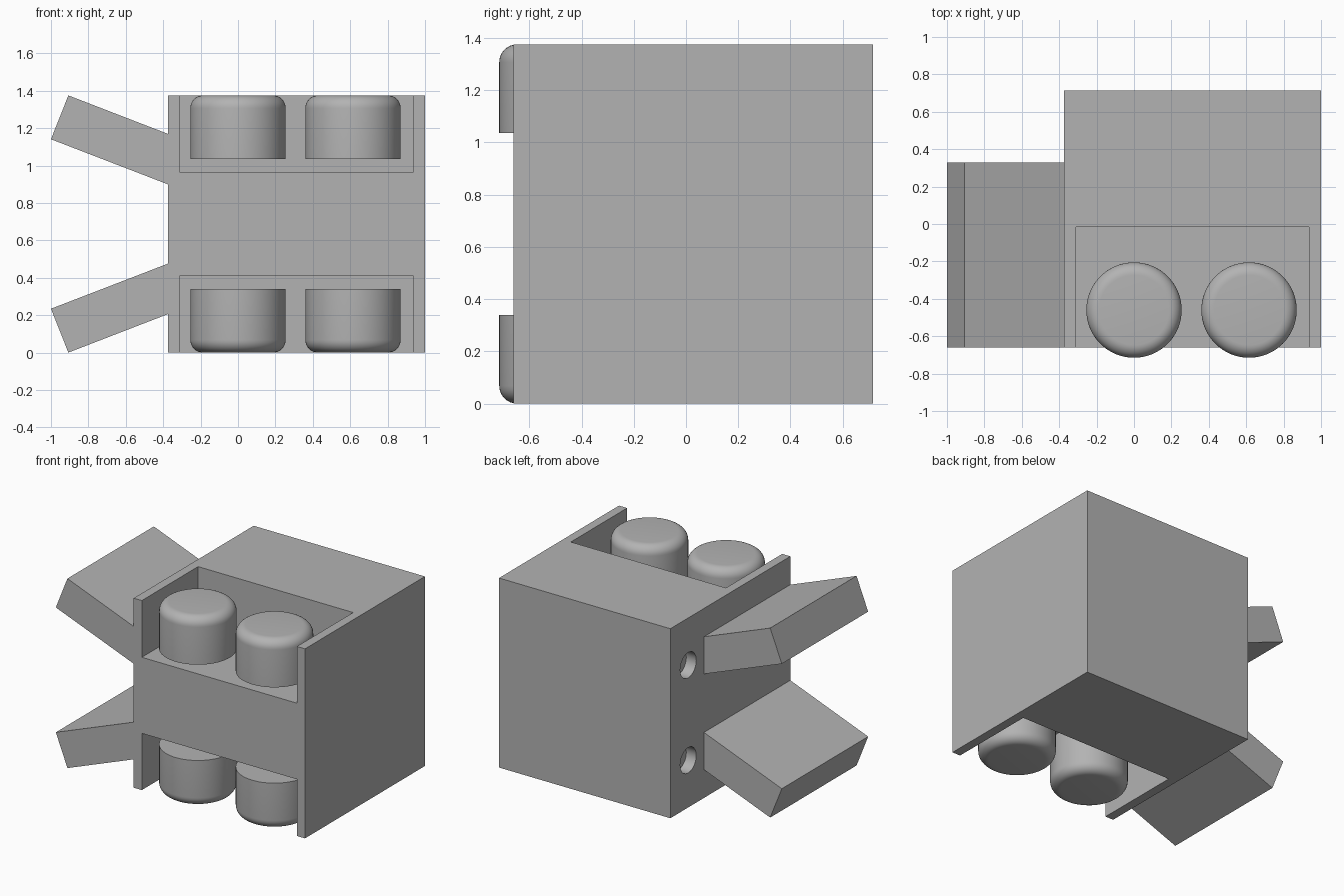
import bpy, bmesh, math
from mathutils import Matrix

cube = bpy.data.objects.get("Cube")
if cube:
    bpy.data.objects.remove(cube, do_unlink=True)

HEIGHT = 1.375
MID = HEIGHT / 2
SIDE = -0.375
FRONT = -0.66

grey = bpy.data.materials.new("plain grey")
grey.use_nodes = True
colour = (0.45, 0.45, 0.45, 1)
grey.diffuse_color = colour
grey.node_tree.nodes["Principled BSDF"].inputs["Base Color"].default_value = colour


def finish(bm, name):
    bmesh.ops.recalc_face_normals(bm, faces=bm.faces)
    mesh = bpy.data.meshes.new(name)
    bm.to_mesh(mesh)
    bm.free()
    mesh.materials.append(grey)
    obj = bpy.data.objects.new(name, mesh)
    bpy.context.collection.objects.link(obj)
    return obj


def box(name, low, high):
    bm = bmesh.new()
    bmesh.ops.create_cube(bm, size=1)
    for v in bm.verts:
        v.co = [(a + b) / 2 + c * (b - a) for a, b, c in zip(low, high, v.co)]
    return finish(bm, name)


def cut(obj, cutter):
    mod = obj.modifiers.new("cut", 'BOOLEAN')
    mod.operation = 'DIFFERENCE'
    mod.solver = 'EXACT'
    mod.object = cutter
    cutter.hide_render = True
    bpy.context.view_layer.update()
    graph = bpy.context.evaluated_depsgraph_get()
    result = bpy.data.meshes.new_from_object(obj.evaluated_get(graph))
    obj.modifiers.clear()
    obj.data = result
    bpy.data.objects.remove(cutter, do_unlink=True)


def smooth(obj):
    bpy.ops.object.select_all(action='DESELECT')
    obj.select_set(True)
    bpy.context.view_layer.objects.active = obj
    bpy.ops.object.shade_smooth_by_angle(angle=math.radians(30))


def round_cap(name, x, side):
    # lathed cap with a filleted outer rim
    radius, fillet, length, steps = 0.255, 0.068, 0.34, 8
    profile = [(0, 0), (radius, 0)]
    for i in range(steps + 1):
        a = math.pi / 2 * i / steps
        profile.append((radius - fillet + fillet * math.cos(a),
                        length - fillet + fillet * math.sin(a)))
    profile.append((0, length))
    bm = bmesh.new()
    verts = [bm.verts.new((r, 0, z)) for r, z in profile]
    edges = [bm.edges.new(pair) for pair in zip(verts, verts[1:])]
    bmesh.ops.spin(bm, geom=verts + edges, cent=(0, 0, 0), axis=(0, 0, 1),
                   angle=math.tau, steps=64)
    bmesh.ops.remove_doubles(bm, verts=bm.verts, dist=0.0001)
    for v in bm.verts:
        v.co = (v.co.x + x, v.co.y - 0.46, MID + side * (MID - length + v.co.z))
    smooth(finish(bm, name))


def slanted_arm(name, side):
    outline = [(-1, 0.453), (-0.907, MID), (SIDE, 0.482), (SIDE, 0.212)]
    bm = bmesh.new()
    face = bm.faces.new([bm.verts.new((x, FRONT, MID + side * z)) for x, z in outline])
    ext = bmesh.ops.extrude_face_region(bm, geom=[face])["geom"]
    moved = [g for g in ext if isinstance(g, bmesh.types.BMVert)]
    bmesh.ops.translate(bm, verts=moved, vec=(0, 0.99, 0))
    finish(bm, name)


# main block with recesses and side sockets
body = box("body", (SIDE, FRONT, 0), (1, 0.715, HEIGHT))
for side in (1, -1):
    ends = sorted((MID + side * 0.276, MID + side * 0.9))
    cut(body, box("recess_cutter", (-0.31, FRONT - 0.2, ends[0]), (0.935, -0.015, ends[1])))
    bm = bmesh.new()
    place = Matrix.Translation((SIDE, 0.51, MID + side * 0.345)) @ Matrix.Rotation(math.pi / 2, 4, 'Y')
    bmesh.ops.create_cone(bm, cap_ends=True, segments=48, radius1=0.092, radius2=0.092,
                          depth=0.16, matrix=place)
    cut(body, finish(bm, "socket_cutter"))
smooth(body)

# caps and arms, mirrored top and bottom
for side, level in ((1, "upper"), (-1, "lower")):
    round_cap(level + "_right_cap", 0, side)
    round_cap(level + "_left_cap", 0.615, side)
    slanted_arm(level + "_arm", side)
